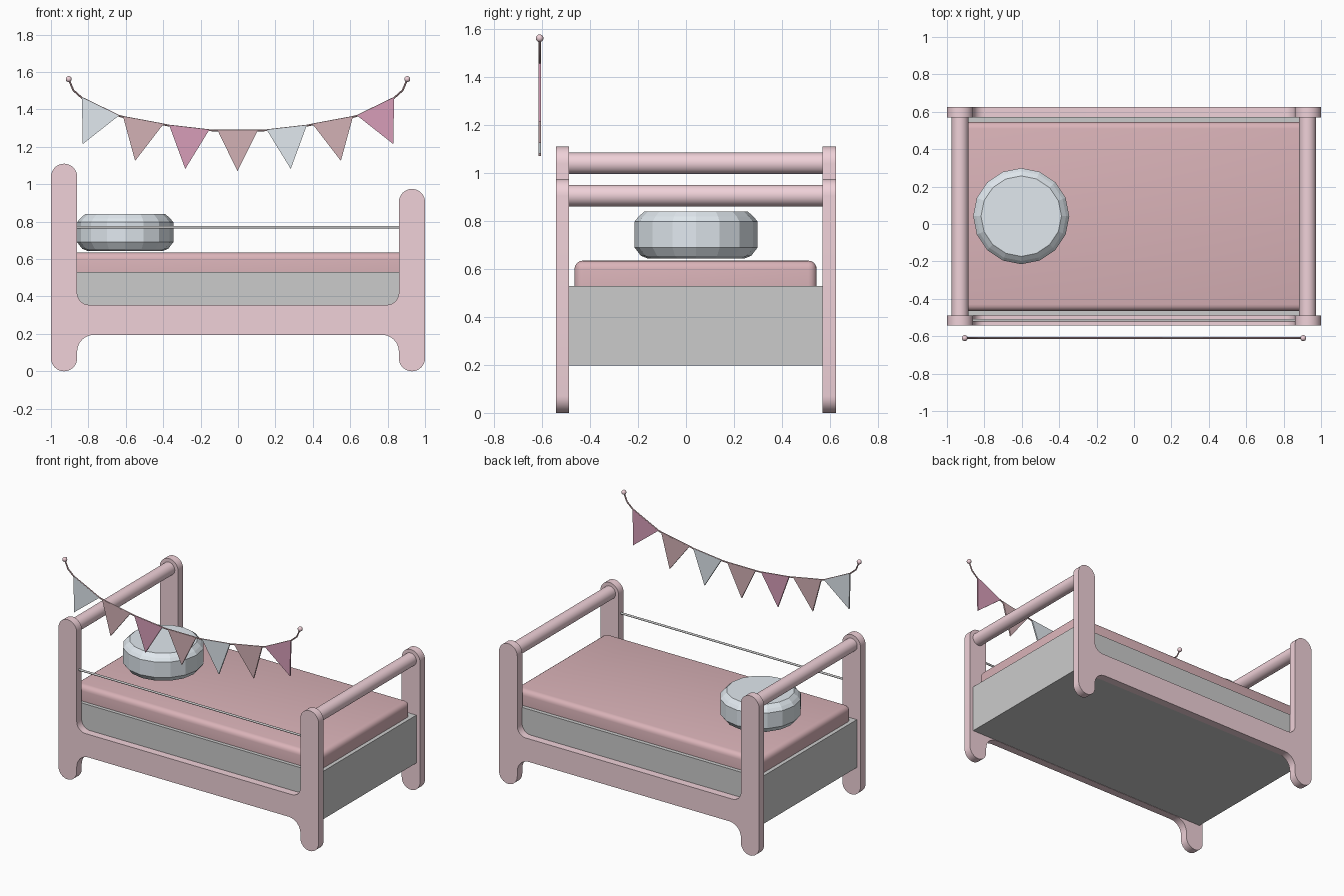
import bpy, bmesh
from math import cos, sin, radians, pi
from mathutils import Vector

if "Cube" in bpy.data.objects:
    bpy.data.objects.remove(bpy.data.objects["Cube"])


def material(name, rgb):
    m = bpy.data.materials.new(name)
    m.diffuse_color = (*rgb, 1)
    m.use_nodes = True
    m.node_tree.nodes["Principled BSDF"].inputs["Base Color"].default_value = m.diffuse_color
    return m


PINK = material("pink", (0.87, 0.64, 0.69))
ROSE = material("rose", (0.70, 0.45, 0.48))
BLUE = material("pale_blue", (0.75, 0.81, 0.86))
BROWN = material("dusty_brown", (0.65, 0.44, 0.46))
BERRY = material("berry", (0.68, 0.34, 0.48))


def finish(name, bm, mat=None, smooth=None):
    bmesh.ops.recalc_face_normals(bm, faces=bm.faces)
    me = bpy.data.meshes.new(name)
    bm.to_mesh(me)
    bm.free()
    ob = bpy.data.objects.new(name, me)
    bpy.context.collection.objects.link(ob)
    if mat:
        me.materials.append(mat)
    if smooth:
        bpy.ops.object.select_all(action='DESELECT')
        ob.select_set(True)
        bpy.context.view_layer.objects.active = ob
        bpy.ops.object.shade_smooth_by_angle(angle=radians(smooth))
    return ob


def slab(name, pts, y0, y1, mat, smooth=None):
    """Extrude an xz outline from y0 to y1."""
    bm = bmesh.new()
    f = bm.faces.new([bm.verts.new((x, y0, z)) for x, z in pts])
    r = bmesh.ops.extrude_face_region(bm, geom=[f])
    moved = [v for v in r["geom"] if isinstance(v, bmesh.types.BMVert)]
    bmesh.ops.translate(bm, verts=moved, vec=(0, y1 - y0, 0))
    return finish(name, bm, mat, smooth)


def box(name, lo, hi, mat=None, bevel=0):
    bm = bmesh.new()
    bmesh.ops.create_cube(bm, size=1)
    for v in bm.verts:
        v.co = Vector([lo[i] + (v.co[i] + 0.5) * (hi[i] - lo[i]) for i in range(3)])
    if bevel:
        top = [e for e in bm.edges if any(v.co.z > hi[2] - 1e-4 for v in e.verts)]
        bmesh.ops.bevel(bm, geom=top, offset=bevel, segments=4, profile=0.5, affect='EDGES')
    return finish(name, bm, mat, 35 if bevel else None)


def rod(name, a, b, r, mat=None, sides=32):
    a, b = Vector(a), Vector(b)
    bm = bmesh.new()
    bmesh.ops.create_cone(bm, cap_ends=True, segments=sides, radius1=r, radius2=r,
                          depth=(b - a).length)
    bm.transform((b - a).to_track_quat('Z', 'Y').to_matrix().to_4x4())
    bmesh.ops.translate(bm, verts=bm.verts, vec=(a + b) / 2)
    return finish(name, bm, mat, 40)


def arc(cx, cz, r, a0, a1, n):
    return [(cx + r * cos(radians(a0 + (a1 - a0) * i / n)),
             cz + r * sin(radians(a0 + (a1 - a0) * i / n))) for i in range(n + 1)]


def half_outline(top):
    """Left half of the side frame, from rail top round the post to rail underside."""
    return (arc(-0.795, 0.42, 0.065, 270, 180, 8) + arc(-0.93, top - 0.07, 0.07, 0, 180, 16)
            + arc(-0.93, 0.07, 0.07, 180, 360, 16) + arc(-0.77, 0.105, 0.09, 180, 90, 8))


# side frames: tall head post, lower foot post, joined by a rail
outline = half_outline(1.11) + [(-x, z) for x, z in reversed(half_outline(0.975))]
slab("front_side_frame", outline, -0.543, -0.488, PINK, 30)
slab("back_side_frame", outline, 0.57, 0.625, PINK, 30)

# end bars
rod("head_bar", (-0.93, -0.49, 1.04), (-0.93, 0.572, 1.04), 0.045, PINK)
rod("foot_bar", (0.928, -0.49, 0.906), (0.928, 0.572, 0.906), 0.045, PINK)

# bed base, mattress and guard wire
box("bed_base", (-0.972, -0.49, 0.197), (0.972, 0.572, 0.53))
box("mattress", (-0.945, -0.465, 0.525), (0.945, 0.545, 0.635), ROSE, 0.035)
rod("guard_wire", (-0.865, -0.515, 0.77), (0.865, -0.515, 0.77), 0.007, None, 12)

# low-poly round pillow
bm = bmesh.new()
rings = [(0.2, 0.643), (0.23, 0.655), (0.257, 0.69), (0.257, 0.797), (0.24, 0.818), (0.215, 0.84)]
loops = [[bm.verts.new((-0.603 + r * cos(2 * pi * i / 16), 0.042 + r * sin(2 * pi * i / 16), z))
          for i in range(16)] for r, z in rings]
for lo, hi in zip(loops, loops[1:]):
    for i in range(16):
        j = (i + 1) % 16
        bm.faces.new((lo[i], lo[j], hi[j], hi[i]))
bm.faces.new(loops[0])
bm.faces.new(loops[-1])
finish("pillow", bm, BLUE)

# bunting cord, swept curve turned into a mesh
BY = -0.61
half = [(-0.905, 1.56), (-0.88, 1.502), (-0.835, 1.462), (-0.64, 1.367), (-0.615, 1.36),
        (-0.4, 1.32), (-0.365, 1.313), (-0.155, 1.289), (-0.11, 1.287)]
path = half + [(-x, z) for x, z in reversed(half)]
cu = bpy.data.curves.new("cord_path", 'CURVE')
cu.dimensions = '3D'
cu.bevel_depth = 0.005
cu.bevel_resolution = 2
cu.use_fill_caps = True
sp = cu.splines.new('POLY')
sp.points.add(len(path) - 1)
for p, (x, z) in zip(sp.points, path):
    p.co = (x, BY, z, 1)
helper = bpy.data.objects.new("cord_path", cu)
bpy.context.collection.objects.link(helper)
bm = bmesh.new()
bm.from_mesh(helper.to_mesh())
helper.to_mesh_clear()
bpy.data.objects.remove(helper)
finish("bunting_cord", bm, BROWN, 40)

# bunting flags
left = [((-0.835, 1.465), (-0.637, 1.367), (-0.83, 1.215)),
        ((-0.615, 1.363), (-0.4, 1.32), (-0.55, 1.125)),
        ((-0.368, 1.316), (-0.153, 1.292), (-0.282, 1.082))]
flags = left + [((-0.11, 1.29), (0.107, 1.29), (-0.003, 1.07))]
flags += [[(-x, z) for x, z in t] for t in reversed(left)]
colours = [BLUE, BROWN, BERRY, BROWN, BLUE, BROWN, BERRY]
for i, (tri, mat) in enumerate(zip(flags, colours)):
    slab(f"bunting_flag_{i + 1}", tri, BY - 0.005, BY + 0.005, mat)

# cord end balls
for side, x in (("left", -0.905), ("right", 0.905)):
    bm = bmesh.new()
    bmesh.ops.create_uvsphere(bm, u_segments=16, v_segments=10, radius=0.016)
    bmesh.ops.translate(bm, verts=bm.verts, vec=(x, BY, 1.562))
    finish(f"cord_ball_{side}", bm, PINK, 60)
